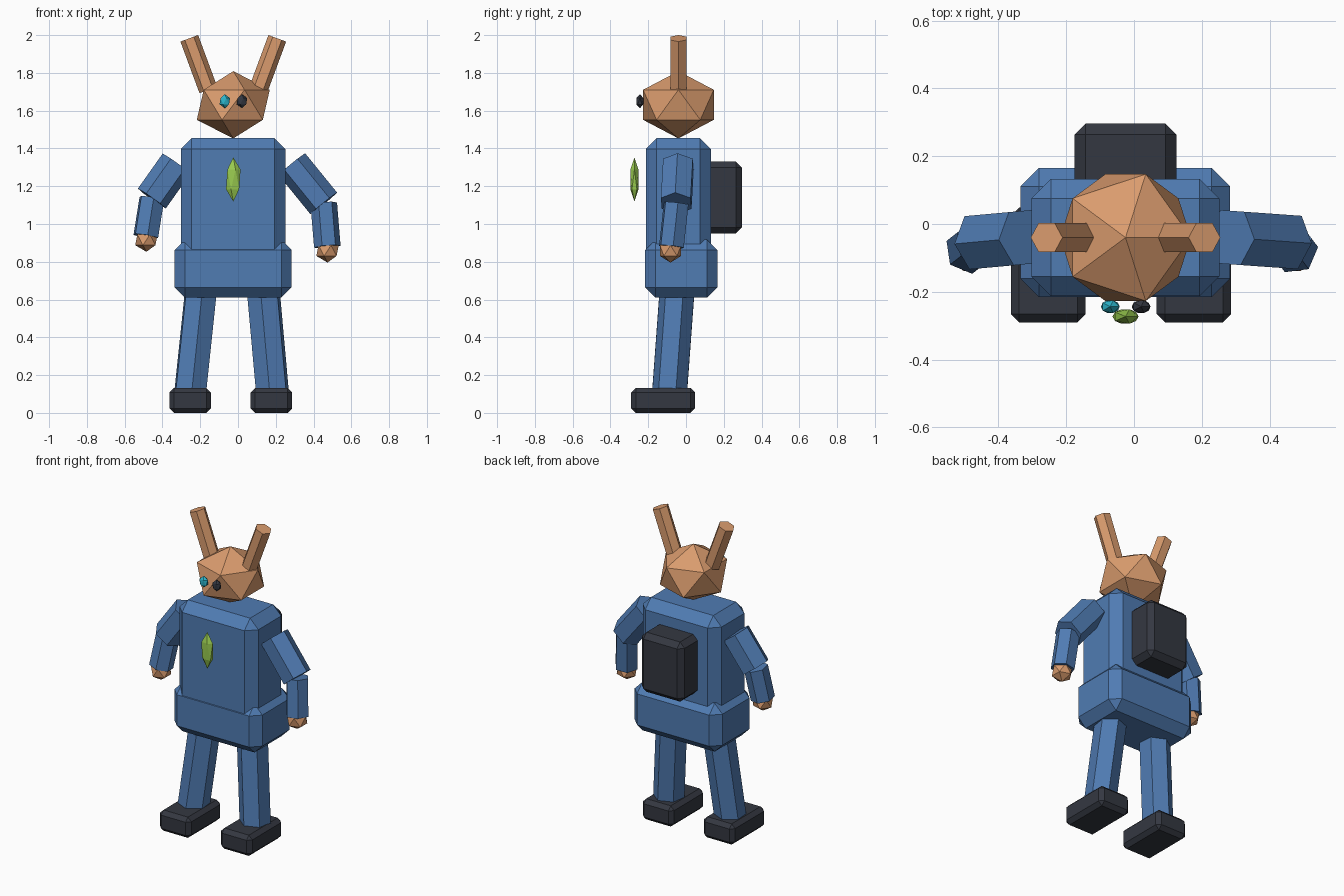
import bpy, bmesh
from mathutils import Vector, Matrix

cube = bpy.data.objects.get("Cube")
if cube:
    bpy.data.objects.remove(cube, do_unlink=True)

MID = -0.025   # x of the body's centre line
DEPTH = -0.04  # y of the body's centre line


def material(name, rgb):
    mat = bpy.data.materials.new(name)
    mat.use_nodes = True
    mat.diffuse_color = (*rgb, 1)
    mat.node_tree.nodes["Principled BSDF"].inputs["Base Color"].default_value = (*rgb, 1)
    return mat


BLUE = material("blue cloth", (0.08, 0.2, 0.45))
TAN = material("tan skin", (0.7, 0.33, 0.155))
DARK = material("charcoal", (0.034, 0.039, 0.053))
CYAN = material("turquoise", (0.025, 0.46, 0.6))
GREEN = material("leaf green", (0.32, 0.6, 0.08))


def finish(name, bm, mat):
    mesh = bpy.data.meshes.new(name)
    bm.to_mesh(mesh)
    bm.free()
    mesh.materials.append(mat)
    obj = bpy.data.objects.new(name, mesh)
    bpy.context.collection.objects.link(obj)
    return obj


def chamfer_box(name, low, high, chamfer, mat):
    low, high = Vector(low), Vector(high)
    bm = bmesh.new()
    bmesh.ops.create_cube(bm, size=1, matrix=Matrix.Translation((low + high) / 2)
                          @ Matrix.Diagonal((*(high - low), 1)))
    obj = finish(name, bm, mat)
    mod = obj.modifiers.new("chamfer", "BEVEL")
    mod.width = chamfer
    mod.segments = 1
    mod.limit_method = "NONE"


def hex_rod(name, start, end, radius, mat):
    start, end = Vector(start), Vector(end)
    axis = end - start
    bm = bmesh.new()
    bmesh.ops.create_cone(bm, cap_ends=True, segments=6, radius1=radius, radius2=radius,
                          depth=axis.length,
                          matrix=Matrix.Translation((start + end) / 2)
                          @ axis.to_track_quat("Z", "Y").to_matrix().to_4x4())
    finish(name, bm, mat)


def facet_ball(name, centre, radii, mat):
    bm = bmesh.new()
    bmesh.ops.create_icosphere(bm, subdivisions=1, radius=1,
                               matrix=Matrix.Translation(centre) @ Matrix.Diagonal((*radii, 1)))
    finish(name, bm, mat)


# Body and backpack
chamfer_box("torso", (-0.303, -0.213, 0.8), (0.252, 0.133, 1.454), 0.058, BLUE)
chamfer_box("pelvis", (-0.335, -0.216, 0.61), (0.284, 0.166, 0.918), 0.055, BLUE)
chamfer_box("backpack", (-0.175, 0.08, 0.95), (0.125, 0.296, 1.33), 0.032, DARK)

# Head, ears, eyes and chest gem
facet_ball("head", (MID, DEPTH, 1.631), (0.216, 0.22, 0.178), TAN)
for name, side in (("right_ear", -1), ("left_ear", 1)):
    hex_rod(name, (MID + side * 0.132, DEPTH, 1.71), (MID + side * 0.233, DEPTH, 1.983), 0.05, TAN)
for name, x, mat in (("right_eye", -0.07, CYAN), ("left_eye", 0.021, DARK)):
    facet_ball(name, (x, -0.244, 1.65), (0.031, 0.022, 0.037), mat)
facet_ball("chest_gem", (MID, -0.273, 1.236), (0.043, 0.025, 0.117), GREEN)

# Arms: shoulder, elbow, wrist and hand for each side
arms = {
    "right": ((-0.325, DEPTH, 1.32), (-0.456, -0.052, 1.135), (-0.488, -0.077, 0.935), (-0.485, -0.082, 0.916)),
    "left": ((0.285, DEPTH, 1.317), (0.454, -0.052, 1.109), (0.473, -0.077, 0.88), (0.474, -0.082, 0.859)),
}
for side, (shoulder, elbow, wrist, hand) in arms.items():
    hex_rod(side + "_upper_arm", shoulder, elbow, 0.091, BLUE)
    hex_rod(side + "_forearm", elbow, wrist, 0.071, BLUE)
    facet_ball(side + "_hand", hand, (0.066, 0.066, 0.063), TAN)

# Legs and boots
for side, hip_x, ankle_x, foot_x in (("right", -0.193, -0.256, -0.253), ("left", 0.131, 0.185, 0.177)):
    hex_rod(side + "_leg", (hip_x, -0.045, 0.68), (ankle_x, -0.089, 0.08), 0.093, BLUE)
    chamfer_box(side + "_boot", (foot_x - 0.11, -0.29, 0), (foot_x + 0.11, 0.048, 0.132), 0.024, DARK)
